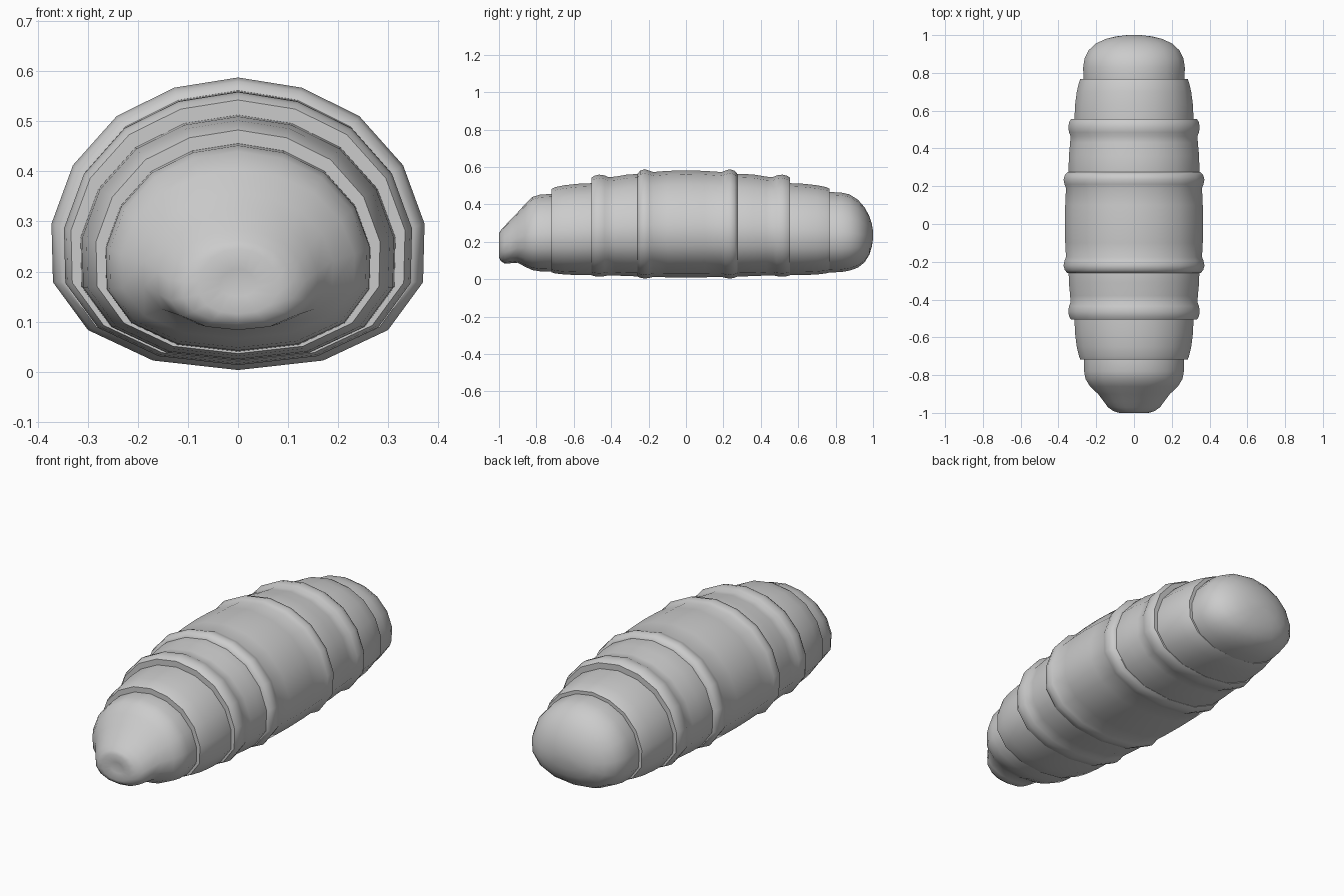
import bpy, bmesh, math

# One grey for the whole body
grey = bpy.data.materials.new("soft_grey")
grey.diffuse_color = (0.6, 0.6, 0.6, 1)

# Right half of the unit cross-section, top to bottom, then mirrored
HALF = [(0, 1), (.343, .93), (.651, .735), (.885, .40), (1, 0),
        (.992, -.40), (.804, -.727), (.456, -.935), (0, -1)]
SECTION = HALF + [(-x, z) for x, z in HALF[-2:0:-1]]


def shell(name, rings):
    """Loft the section through rings of (y, half width, top z, bottom z)."""
    bm = bmesh.new()
    loops = []
    for y, w, top, bot in rings:
        mid, h = (top + bot) / 2, (top - bot) / 2
        loops.append([bm.verts.new((w * x, y, mid + h * z)) for x, z in SECTION])
    n = len(SECTION)
    for a, b in zip(loops, loops[1:]):
        for i in range(n):
            j = (i + 1) % n
            bm.faces.new((a[i], a[j], b[j], b[i]))
    bm.faces.new(loops[0])
    bm.faces.new(loops[-1])
    bmesh.ops.recalc_face_normals(bm, faces=bm.faces)
    mesh = bpy.data.meshes.new(name)
    bm.to_mesh(mesh)
    bm.free()
    mesh.materials.append(grey)
    obj = bpy.data.objects.new(name, mesh)
    bpy.context.collection.objects.link(obj)
    bpy.ops.object.select_all(action='DESELECT')
    obj.select_set(True)
    bpy.context.view_layer.objects.active = obj
    bpy.ops.object.shade_smooth_by_angle(angle=math.radians(50))
    return obj


# Middle band with a raised rib at each end
shell("middle_band", [
    (-.26, .352, .562, .014), (-.245, .366, .580, .008), (-.22, .373, .588, .003),
    (-.195, .368, .580, .007), (-.175, .360, .573, .012), (-.10, .364, .579, .010),
    (0, .366, .582, .009), (.10, .364, .579, .010), (.19, .360, .573, .012),
    (.21, .368, .580, .007), (.235, .373, .588, .003), (.26, .366, .580, .008),
    (.275, .352, .562, .014)])

# Ribbed bands and plain bands, the same at both ends apart from a small shift
INNER = [(.20, .340, .555, .018), (.28, .346, .563, .015), (.36, .345, .560, .016),
         (.43, .338, .548, .020), (.465, .336, .546, .021), (.485, .344, .555, .016),
         (.515, .348, .559, .013), (.54, .343, .553, .016), (.555, .334, .543, .021)]
OUTER = [(.48, .312, .515, .024), (.56, .315, .513, .022), (.63, .312, .510, .022),
         (.70, .303, .502, .025), (.75, .291, .492, .031), (.768, .284, .483, .036)]
for label, side, shift in (("rear", 1, 0), ("front", -1, -.05)):
    for part, rings in (("ribbed_band", INNER), ("plain_band", OUTER)):
        shell(f"{label}_{part}",
              [(side * (y + shift), w, t, b) for y, w, t, b in rings])

# Rounded tail
shell("tail_end", [
    (.70, .262, .458, .040), (.77, .268, .466, .036), (.83, .269, .463, .038),
    (.875, .262, .453, .046), (.92, .240, .424, .062), (.955, .202, .384, .090),
    (.98, .150, .338, .130), (.993, .095, .298, .172), (1.0, .035, .258, .215)])

# Tapered head with a blunt snout and a shallow dimple
shell("head_end", [
    (-.66, .262, .452, .042), (-.72, .265, .456, .040), (-.78, .264, .452, .042),
    (-.82, .257, .440, .048), (-.86, .233, .402, .066), (-.90, .190, .357, .088),
    (-.94, .160, .316, .085), (-.97, .138, .284, .083), (-.99, .110, .262, .097),
    (-1.0, .078, .246, .115), (-.992, .035, .205, .150)])
